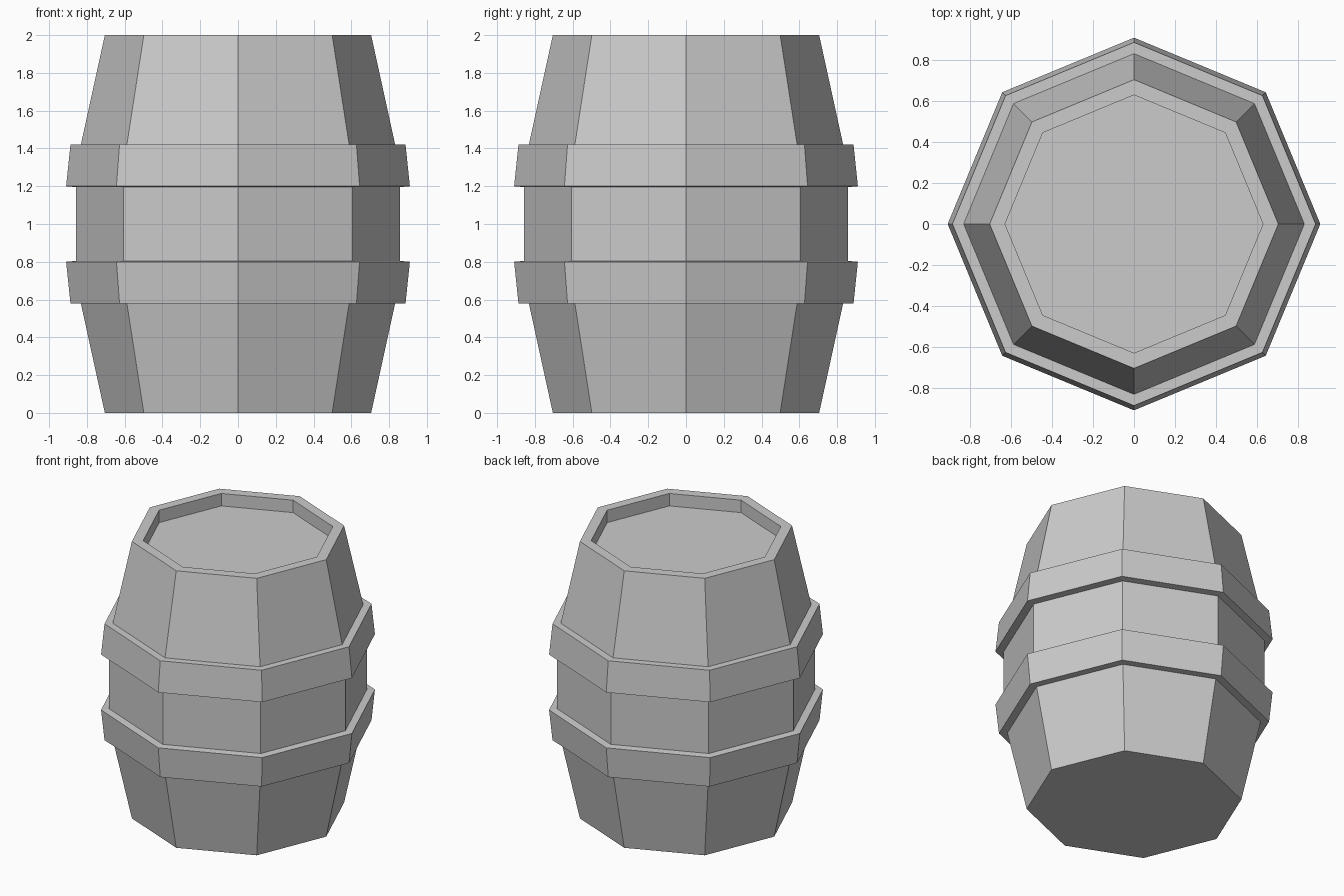
import bpy, bmesh
from math import cos, sin, pi

if "Cube" in bpy.data.objects:
    bpy.data.objects.remove(bpy.data.objects["Cube"])

SIDES = 8


def lathe(name, profile, closed):
    """Revolve an (r, z) profile into an octagonal solid; open profiles get end caps."""
    bm = bmesh.new()
    rings = [[bm.verts.new((r * cos(2 * pi * i / SIDES), r * sin(2 * pi * i / SIDES), z))
              for i in range(SIDES)] for r, z in profile]
    pairs = list(zip(rings, rings[1:]))
    if closed:
        pairs.append((rings[-1], rings[0]))
    else:
        bm.faces.new(rings[0])
        bm.faces.new(rings[-1])
    for a, b in pairs:
        for i in range(SIDES):
            j = (i + 1) % SIDES
            bm.faces.new((a[i], a[j], b[j], b[i]))
    bmesh.ops.recalc_face_normals(bm, faces=bm.faces)
    mesh = bpy.data.meshes.new(name)
    bm.to_mesh(mesh)
    bm.free()
    obj = bpy.data.objects.new(name, mesh)
    bpy.context.collection.objects.link(obj)
    return obj


# Staves with raised rim and recessed lid
lathe("barrel_body", [(0.705, 0), (0.832, 0.58), (0.857, 0.80), (0.857, 1.20),
                      (0.832, 1.42), (0.705, 2.0), (0.63, 2.0), (0.63, 1.91)], False)

# Two hoops, mirrored about the mid height, inner edge sunk into the staves
hoop = [(0.82, 0.58), (0.887, 0.58), (0.91, 0.80), (0.845, 0.806)]
lathe("lower_hoop", hoop, True)
lathe("upper_hoop", [(r, 2 - z) for r, z in hoop], True)
